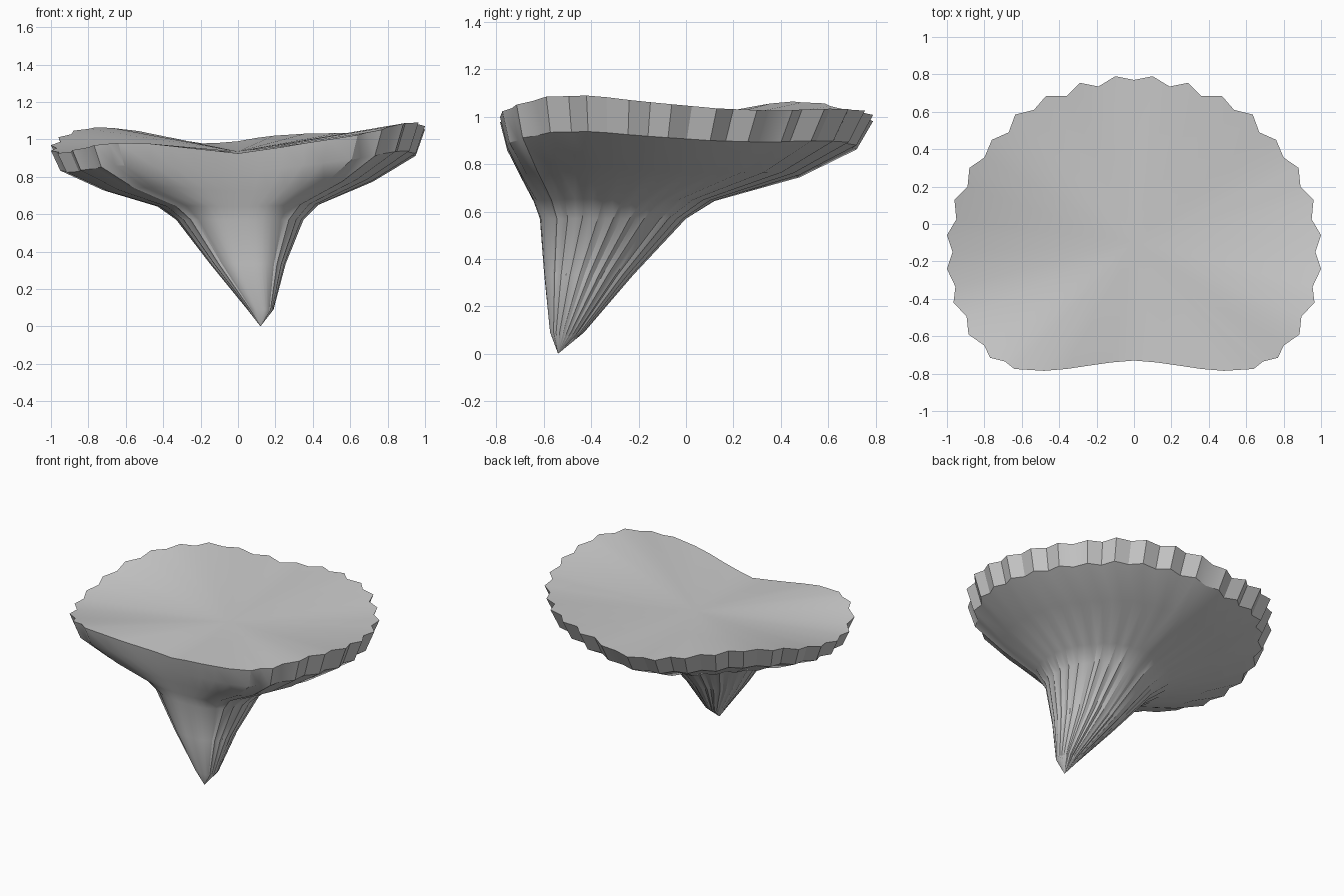
import bpy, bmesh, math

if "Cube" in bpy.data.objects:
    bpy.data.objects.remove(bpy.data.objects["Cube"])

# right half of the scalloped rim outline, back centre to front centre
HALF = [(0, .77), (.1, .79), (.19, .735), (.29, .755), (.36, .685), (.47, .685), (.535, .61),
        (.635, .585), (.67, .49), (.76, .45), (.8, .355), (.88, .3), (.89, .2), (.96, .13),
        (.95, .025), (1, -.06), (.97, -.15), (1, -.24), (.955, -.335), (.965, -.42),
        (.895, -.495), (.885, -.59), (.8, -.65), (.77, -.715), (.69, -.735), (.64, -.775),
        (.48, -.785), (.36, -.775), (.24, -.757), (.12, -.74), (0, -.73)]
OUTLINE = HALF + [(-x, y) for x, y in HALF[-2:0:-1]]

# wavy rim height by direction in degrees
WAVE = [(-90, .925), (-74, .955), (-58, 1.0), (-50, 1.025), (-42, 1.055), (-34, 1.085),
        (-23, 1.09), (-8, 1.06), (8, 1.035), (25, 1.025), (45, 1.035), (65, 1.03), (80, 1.015),
        (90, .99), (103, .975), (120, 1.015), (135, 1.055), (150, 1.065), (160, 1.05),
        (170, 1.02), (183, .97), (195, .935), (205, .925), (215, .945), (225, .975),
        (235, .985), (250, .955), (270, .925)]


def rim_height(x, y):
    a = (math.degrees(math.atan2(y, x)) + 90) % 360 - 90
    for (a0, z0), (a1, z1) in zip(WAVE, WAVE[1:]):
        if a0 <= a <= a1:
            return z0 + (z1 - z0) * (a - a0) / (a1 - a0)
    return WAVE[-1][1]


# rings: x min, x max, y front, y back, z, share of rim wave, front bulge
RINGS = [(.05, .19, -.565, -.43, .09, 0, .15),
         (-.15, .255, -.57, -.22, .335, 0, .18),
         (-.33, .35, -.57, 0, .57, 0, .18),
         (-.43, .43, -.60, .12, .645, .08, .14),
         (-.72, .72, -.68, .48, .748, .4, .04),
         (-.95, .95, -.755, .72, .868, .7, 0),
         (-1, 1, -.785, .79, .99, 1, 0)]


def make_ring(bm, x0, x1, y0, y1, z, wave, bulge):
    verts = []
    for x, y in OUTLINE:
        v = y
        if y < -.6 and abs(x) < .66:
            v -= bulge * (1 - (x / .66) ** 2)
        px = x0 + (x + 1) / 2 * (x1 - x0)
        py = y0 + (v + .785) / 1.575 * (y1 - y0)
        verts.append(bm.verts.new((px, py, z + wave * (rim_height(x, y) - .99))))
    return verts


# ribbed funnel, lofted from the pointed foot to the rim, closed by a fan on top
bm = bmesh.new()
foot = bm.verts.new((.12, -.54, 0))
centre = bm.verts.new((0, -.1, .935))
rings = [make_ring(bm, *r) for r in RINGS]
n = len(OUTLINE)
for i in range(n):
    j = (i + 1) % n
    bm.faces.new((foot, rings[0][i], rings[0][j]))
    for lo, hi in zip(rings, rings[1:]):
        bm.faces.new((lo[i], hi[i], hi[j], lo[j]))
    bm.faces.new((centre, rings[-1][j], rings[-1][i]))
bmesh.ops.recalc_face_normals(bm, faces=bm.faces)
mesh = bpy.data.meshes.new("ribbed_funnel")
bm.to_mesh(mesh)
bm.free()
funnel = bpy.data.objects.new("ribbed_funnel", mesh)
bpy.context.collection.objects.link(funnel)
bpy.context.view_layer.objects.active = funnel
funnel.select_set(True)
bpy.ops.object.shade_smooth_by_angle(angle=math.radians(30))
